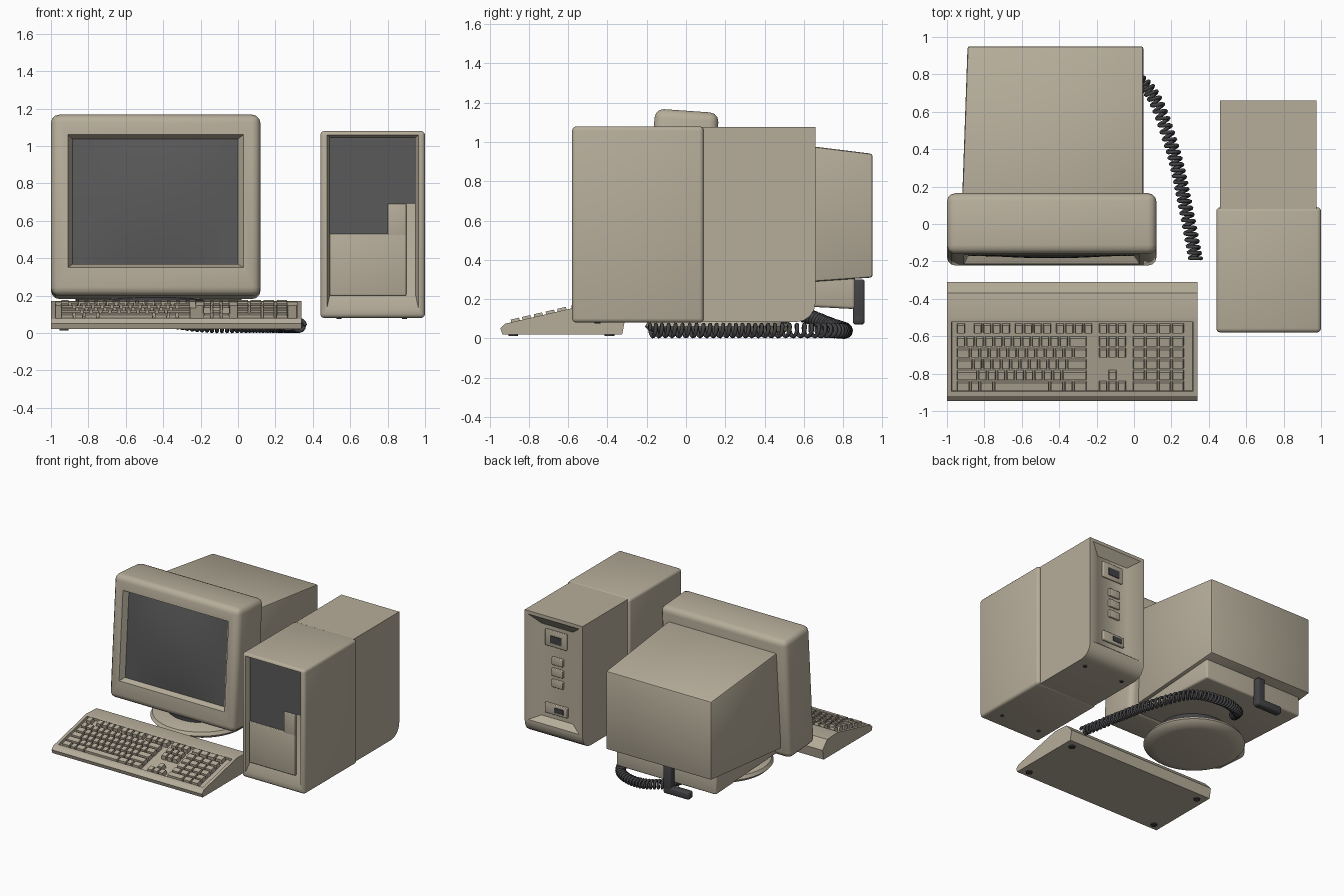
import bpy, bmesh, math
from mathutils import Vector, Matrix

if "Cube" in bpy.data.objects:
    bpy.data.objects.remove(bpy.data.objects["Cube"])


def material(name, rgb):
    m = bpy.data.materials.new(name)
    m.diffuse_color = (*rgb, 1)
    m.use_nodes = True
    m.node_tree.nodes["Principled BSDF"].inputs["Base Color"].default_value = m.diffuse_color
    return m


BEIGE = material("warm beige plastic", (0.47, 0.42, 0.325))
GREY = material("dark grey glass", (0.10, 0.10, 0.10))
DARK = material("charcoal rubber", (0.055, 0.055, 0.06))


def finish(name, bm, mat, angle=35):
    bmesh.ops.recalc_face_normals(bm, faces=bm.faces[:])
    me = bpy.data.meshes.new(name)
    bm.to_mesh(me)
    bm.free()
    ob = bpy.data.objects.new(name, me)
    bpy.context.collection.objects.link(ob)
    me.materials.append(mat)
    bpy.ops.object.select_all(action='DESELECT')
    ob.select_set(True)
    bpy.context.view_layer.objects.active = ob
    bpy.ops.object.shade_smooth_by_angle(angle=math.radians(angle))
    return ob


def box_bm(x, y, z, bevel=0, segs=3):
    bm = bmesh.new()
    bmesh.ops.create_cube(bm, size=1)
    for v in bm.verts:
        v.co = Vector([r[0] if c < 0 else r[1] for c, r in zip(v.co, (x, y, z))])
    if bevel:
        bmesh.ops.bevel(bm, geom=bm.edges[:], offset=bevel, segments=segs, profile=0.5, affect='EDGES')
    return bm


def box(name, x, y, z, mat, bevel=0):
    return finish(name, box_bm(x, y, z, bevel), mat)


def recess(bm, sign, rects):
    """Inset the largest face on the -y or +y side through (x range, z range, y) steps."""
    bm.normal_update()
    f = max((f for f in bm.faces if f.normal.y * sign > 0.9), key=lambda f: f.calc_area())
    for x, z, y in rects:
        bmesh.ops.inset_individual(bm, faces=[f], thickness=0.01)
        c = f.calc_center_median()
        for v in f.verts:
            v.co = Vector((x[v.co.x > c.x], y, z[v.co.z > c.z]))


def cylinder(name, x, y, z0, z1, r, mat, n=20):
    bm = bmesh.new()
    bmesh.ops.create_cone(bm, cap_ends=True, segments=n, radius1=r, radius2=r, depth=z1 - z0,
                          matrix=Matrix.Translation((x, y, (z0 + z1) / 2)))
    return finish(name, bm, mat)


def tilt(bm):
    """Lean the screen front backwards."""
    for v in bm.verts:
        y, z = v.co.y, v.co.z
        v.co.y = y + (z - 0.2) * 0.07
        v.co.z = z - (y + 0.22) * 0.07


# monitor bezel with sloped screen opening
bm = box_bm((-1, 0.12), (-0.225, 0.10), (0.2, 1.17), 0.045)
recess(bm, -1, [((-0.91, 0.03), (0.35, 1.06), -0.225), ((-0.885, 0.0), (0.37, 1.04), -0.18)])
tilt(bm)
finish("monitor_bezel", bm, BEIGE)

# bulging glass screen
bm = bmesh.new()
bmesh.ops.create_grid(bm, x_segments=12, y_segments=12, size=1)
for v in bm.verts:
    u, w = v.co.x, v.co.y
    v.co = Vector((-0.4425 + u * 0.442, -0.184 - 0.03 * (1 - u * u) * (1 - w * w), 0.705 + w * 0.335))
tilt(bm)
screen = finish("screen_glass", bm, GREY)
if screen.data.polygons[60].normal.y > 0:
    screen.data.flip_normals()

# tapered monitor housing
bm = box_bm((-0.92, 0.05), (0.10, 0.95), (0.25, 1.045))
for v in bm.verts:
    if v.co.y > 0.5:
        v.co.z = 0.94 if v.co.z > 0.6 else 0.31
        v.co.x = max(v.co.x, -0.89)
bmesh.ops.bevel(bm, geom=bm.edges[:], offset=0.012, segments=2, profile=0.5, affect='EDGES')
finish("monitor_housing", bm, BEIGE)

# lower chassis of monitor
bm = box_bm((-0.87, 0.02), (0.06, 0.86), (0.15, 0.33), 0.015)
for v in bm.verts:
    if v.co.y < 0.3 and v.co.z < 0.2:
        v.co.z += 0.04
finish("monitor_chassis", bm, BEIGE)

# swivel stand
bm = bmesh.new()
prof = [(0, .02), (.28, .02), (.35, .035), (.375, .06), (.36, .085), (.27, .11), (0, .115)]
vs = [bm.verts.new((r, 0, z)) for r, z in prof]
es = [bm.edges.new(p) for p in zip(vs, vs[1:])]
bmesh.ops.spin(bm, geom=vs + es, cent=(0, 0, 0), axis=(0, 0, 1), angle=2 * math.pi, steps=40)
bmesh.ops.remove_doubles(bm, verts=bm.verts[:], dist=0.0005)
bmesh.ops.translate(bm, verts=bm.verts[:], vec=(-0.44, 0.165, 0))
finish("swivel_base", bm, BEIGE)
cylinder("swivel_neck", -0.44, 0.165, 0.10, 0.20, 0.25, DARK, 32)

# cable plug behind the monitor
box("plug_stem", (-0.50, -0.43), (0.85, 0.91), (0.10, 0.30), DARK, 0.012)
box("plug_foot", (-0.66, -0.43), (0.85, 0.91), (0.07, 0.13), DARK, 0.015)

# coiled cable
P = [Vector(p) for p in [(.37, -.38, .04), (.33, -.19, .04), (.27, .12, .04), (.2, .42, .04), (.07, .73, .04),
                         (-.16, .81, .04), (-.38, .73, .07), (-.46, .60, .12), (-.5, .5, .14)]]


def path(t):
    i = min(int(t), len(P) - 4)
    a, b, c, d = P[i:i + 4]
    s = t - i
    return 0.5 * (2 * b + (c - a) * s + (2 * a - 5 * b + 4 * c - d) * s * s + (3 * b - 3 * c + d - a) * s ** 3)


N, TURNS = 660, 55
curve = bpy.data.curves.new("coiled_cable", 'CURVE')
curve.dimensions = '3D'
curve.bevel_depth = 0.0105
curve.bevel_resolution = 1
sp = curve.splines.new('POLY')
sp.points.add(N - 1)
for k in range(N):
    t = k / (N - 1) * (len(P) - 3)
    tan = (path(t + 0.01) - path(t - 0.01)).normalized()
    side = tan.cross(Vector((0, 0, 1))).normalized()
    up = side.cross(tan)
    a = 2 * math.pi * TURNS * k / N
    sp.points[k].co = (*(path(t) + 0.03 * (side * math.cos(a) + up * math.sin(a))), 1)
sp.use_smooth = True
curve.materials.append(DARK)
bpy.context.collection.objects.link(bpy.data.objects.new("coiled_cable", curve))

# tower front shell with recessed face
bm = box_bm((0.44, 1.0), (-0.58, 0.09), (0.08, 1.08), 0.022)
recess(bm, -1, [((0.475, 0.965), (0.13, 1.06), -0.58), ((0.49, 0.95), (0.20, 1.045), -0.54)])
finish("tower_front_shell", bm, BEIGE)
box("drive_panel_upper", (0.49, 0.945), (-0.548, -0.54), (0.69, 1.045), GREY)
box("drive_panel_lower", (0.49, 0.80), (-0.548, -0.54), (0.53, 0.69), GREY)
box("tower_lower_panel", (0.49, 0.90), (-0.56, -0.53), (0.20, 0.53), BEIGE, 0.006)
box("tower_switch_block", (0.80, 0.90), (-0.56, -0.53), (0.50, 0.69), BEIGE, 0.006)

# tower rear cover with recessed back
bm = box_bm((0.46, 0.975), (0.07, 0.66), (0.083, 1.077))
edge = [e for e in bm.edges if all(v.co.y > 0.5 and v.co.z < 0.2 for v in e.verts)]
bmesh.ops.bevel(bm, geom=edge, offset=0.10, segments=4, profile=0.5, affect='EDGES')
recess(bm, 1, [((0.49, 0.945), (0.20, 1.05), 0.66), ((0.58, 0.86), (0.24, 0.98), 0.61)])
finish("tower_rear_cover", bm, BEIGE)

# sockets on the tower back
box("fan_grille", (0.63, 0.82), (0.605, 0.625), (0.82, 0.95), BEIGE, 0.006)
box("power_socket", (0.67, 0.77), (0.62, 0.63), (0.85, 0.91), DARK)
for i in range(3):
    z = 0.50 + i * 0.09
    box(f"rear_port_{i}", (0.66, 0.76), (0.605, 0.63), (z, z + 0.06), BEIGE, 0.006)
box("rear_connector", (0.62, 0.82), (0.605, 0.63), (0.28, 0.36), BEIGE, 0.006)
box("rear_connector_slot", (0.65, 0.73), (0.625, 0.635), (0.30, 0.34), DARK)
for x in (0.54, 0.89):
    for y in (-0.45, 0.5):
        cylinder("tower_foot", x, y, 0.075, 0.09, 0.015, DARK, 10)

# keyboard case: side profile swept along x, with a sunken key well
prof = [(-.935, .02), (-.945, .05), (-.92, .075), (-.50, .172), (-.37, .165), (-.31, .10), (-.325, .02)]
bm = bmesh.new()
f = bm.faces.new([bm.verts.new((-1, y, z)) for y, z in prof])
ext = bmesh.ops.extrude_face_region(bm, geom=[f])['geom']
bmesh.ops.translate(bm, verts=[g for g in ext if isinstance(g, bmesh.types.BMVert)], vec=(1.34, 0, 0))
bmesh.ops.recalc_face_normals(bm, faces=bm.faces[:])
well = max((f for f in bm.faces if f.normal.z > 0.5), key=lambda f: f.calc_area())
bmesh.ops.inset_individual(bm, faces=[well], thickness=0.035)
bmesh.ops.inset_individual(bm, faces=[well], thickness=0.002, depth=-0.02)
finish("keyboard_case", bm, BEIGE, 25)

# keys in six rows and three blocks, lying on the slope
SLOPE = math.atan(0.097 / 0.42)
bm = bmesh.new()


def key(x0, x1, y, depth=0.05):
    h = 0.034
    z = 0.075 + (y + 0.92) * 0.231 - 0.003
    new = bmesh.ops.create_cube(bm, size=1)['verts']
    w = x1 - x0 - 0.008
    for v in new:
        k = 0.86 if v.co.z > 0 else 1
        v.co = Vector((v.co.x * w * (1 if k == 1 else 1 - 0.007 / w), v.co.y * depth * k, v.co.z * h))
    m = Matrix.Translation(((x0 + x1) / 2, y, z)) @ Matrix.Rotation(SLOPE, 4, 'X')
    bmesh.ops.transform(bm, matrix=m, verts=new)


def row(x0, y, widths):
    for w in widths:
        key(x0, x0 + w * 0.05, y)
        x0 += w * 0.05


ROWS = [(-0.63, [1] * 12 + [2]), (-0.69, [1.5] + [1] * 11 + [1.5]), (-0.75, [1.8] + [1] * 10 + [2.2]),
        (-0.81, [2.3] + [1] * 9 + [2.7]), (-0.868, [1.5, 1, 1.5, 6, 1.5, 1, 1.5])]
for g in (-0.95, -0.86, -0.64, -0.42):
    row(g, -0.56, [1] if g == -0.95 else [1] * 4)
row(-0.19, -0.56, [1] * 3)
row(-0.01, -0.56, [1.4] * 4)
for i, (y, widths) in enumerate(ROWS):
    row(-0.95, y, widths)
    if i != 2:
        row(*((-0.14, y, [1]) if i == 3 else (-0.19, y, [1] * 3)))
    row(-0.01, y, [2.8, 1.4, 1.4] if i == 4 else [1.4] * 4)
finish("keyboard_keys", bm, BEIGE, 20)

# rubber feet under the keyboard
for x in (-0.93, 0.27):
    for y in (-0.88, -0.39):
        cylinder("keyboard_foot", x, y, 0.012, 0.03, 0.025, DARK, 14)
